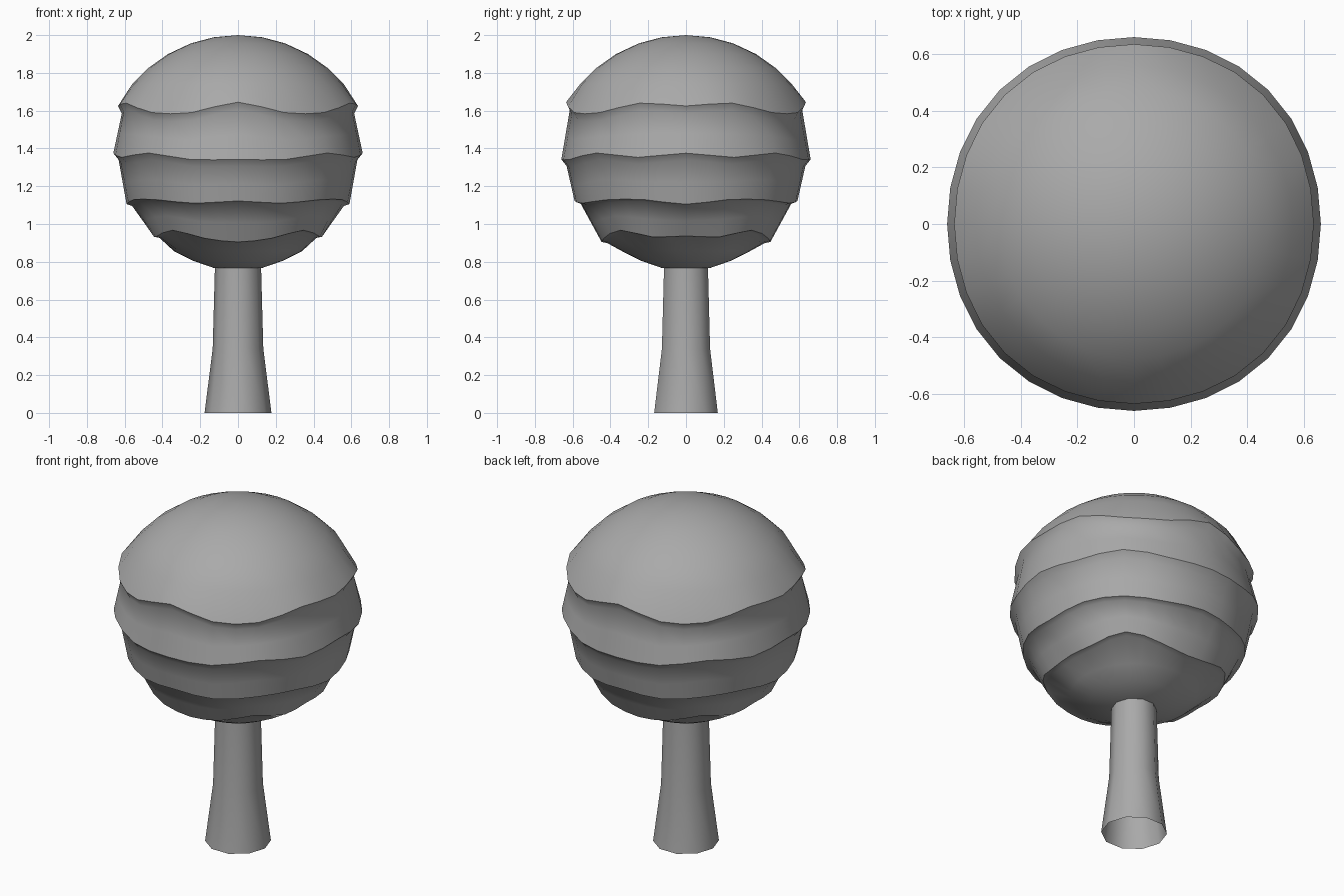
import bpy
import bmesh
from math import cos, sin, pi, sqrt

if "Cube" in bpy.data.objects:
    bpy.data.objects.remove(bpy.data.objects["Cube"])

GREY = (0.4, 0.4, 0.4, 1.0)
grey = bpy.data.materials.new("plain_grey")
grey.diffuse_color = GREY
grey.use_nodes = True
grey.node_tree.nodes["Principled BSDF"].inputs["Base Color"].default_value = GREY


def loft(name, sides, rows, caps=(None, None), sharp_rows=()):
    """Skin rows of rings; each row is a function angle index -> (radius, z)."""
    bm = bmesh.new()
    rings = []
    for row in rows:
        ring = []
        for i in range(sides):
            r, z = row(i)
            a = 2 * pi * i / sides
            ring.append(bm.verts.new((r * cos(a), r * sin(a), z)))
        rings.append(ring)
    for upper, lower in zip(rings, rings[1:]):
        for i in range(sides):
            j = (i + 1) % sides
            bm.faces.new((upper[i], lower[i], lower[j], upper[j]))
    # Close the poles with triangle fans
    for z, ring, top in ((caps[0], rings[0], True), (caps[1], rings[-1], False)):
        if z is None:
            continue
        pole = bm.verts.new((0, 0, z))
        for i in range(sides):
            j = (i + 1) % sides
            pair = (ring[i], ring[j]) if top else (ring[j], ring[i])
            bm.faces.new((pole, *pair))
    for f in bm.faces:
        f.smooth = True
    for k in sharp_rows:
        for i in range(sides):
            bm.edges.get((rings[k][i], rings[k][(i + 1) % sides])).smooth = False
    mesh = bpy.data.meshes.new(name)
    bm.to_mesh(mesh)
    bm.free()
    mesh.materials.append(grey)
    obj = bpy.data.objects.new(name, mesh)
    bpy.context.collection.objects.link(obj)
    return obj


def ring(r, z):
    return lambda i: (r, z)


# Wavy rims: radius, diagonal bulge, tuck in, tuck down, and heights over
# one quarter turn, mirrored to the others
SIDES = 32
RIMS = [
    (0.635, 0.01, 0.02, 0.04, (1.625, 1.64, 1.59, 1.59, 1.645)),
    (0.66, 0.01, 0.028, 0.035, (1.375, 1.353, 1.376, 1.342, 1.342)),
    (0.59, 0.01, 0.03, 0.01, (1.105, 1.13, 1.128, 1.11, 1.122)),
    (0.447, 0.045, 0.03, 0.006, (0.937, 0.932, 0.967, 0.925, 0.905)),
]


def wavy(r, bulge, heights, drop=0.0):
    def at(k):
        k %= 8
        return heights[min(k, 8 - k)]

    def row(i):
        k = i // 2
        if i % 2:
            z = (9 * (at(k) + at(k + 1)) - at(k - 1) - at(k + 2)) / 16
        else:
            z = at(k)
        return r + bulge * sin(4 * pi * i / SIDES) ** 2, z - drop
    return row


def halfway(a, b):
    return lambda i: tuple((p + q) / 2 for p, q in zip(a(i), b(i)))


# Canopy: shallow dome, three stepped bands and a rounded underside
RADIUS = 0.735
rows = [ring(r, 2 - RADIUS + sqrt(RADIUS ** 2 - r * r))
        for r in (0.13, 0.25, 0.37, 0.475, 0.56)]
sharp = []
tuck = None
for r, bulge, inward, drop, heights in RIMS:
    rim = wavy(r, bulge, heights)
    if tuck:
        rows.append(halfway(tuck, rim))
    sharp.append(len(rows))
    tuck = wavy(r - inward, bulge, heights, drop)
    rows += [rim, tuck]
rows += [ring(0.34, 0.857), ring(0.24, 0.806), ring(0.13, 0.768)]
loft("canopy", SIDES, rows, caps=(2.0, 0.76), sharp_rows=sharp)

# Trunk: flared open tube
loft("trunk", 10, [ring(0.122, 0.78), ring(0.134, 0.34), ring(0.177, 0.0)])
